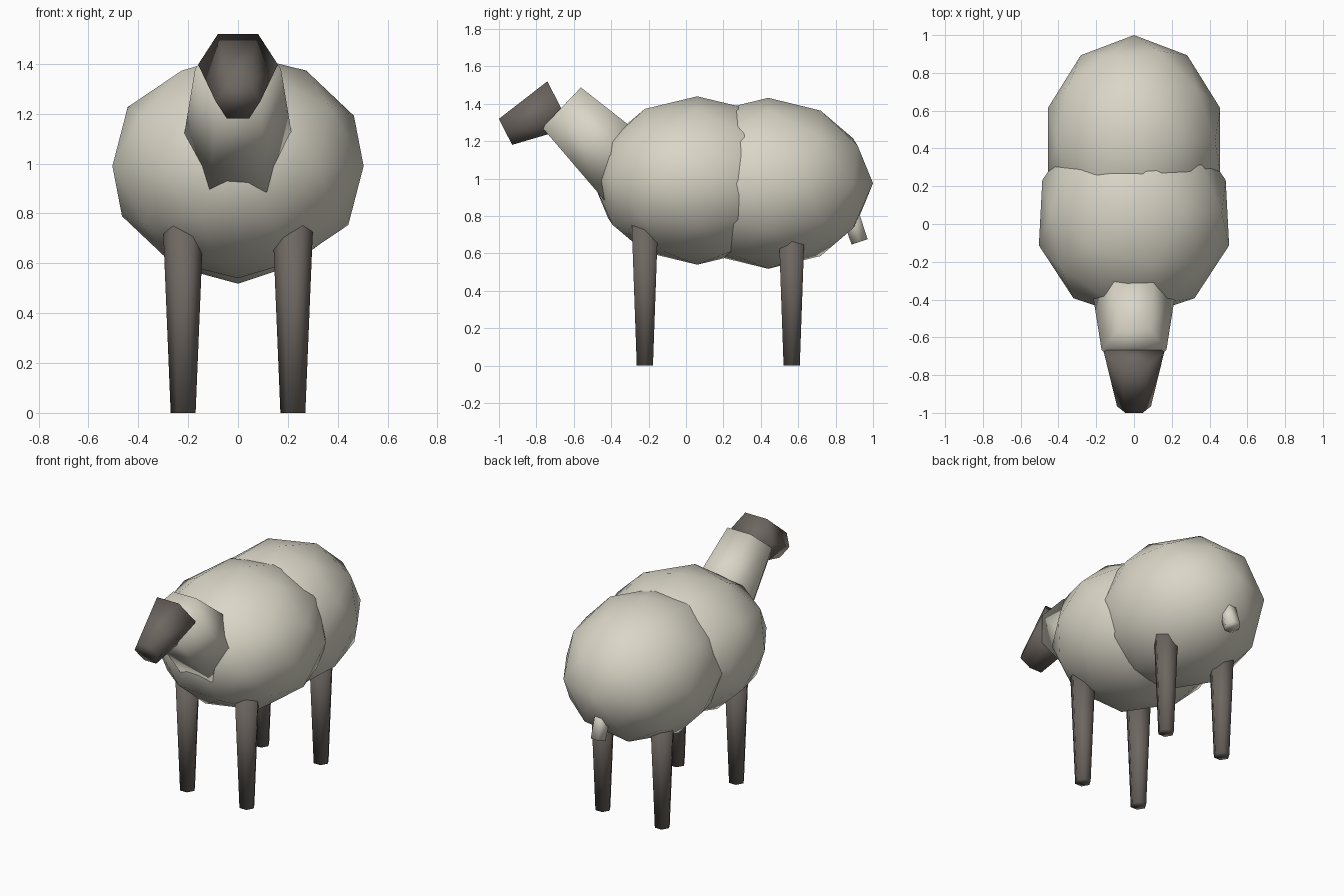
import bpy, bmesh, math
from mathutils import Vector

cube = bpy.data.objects.get("Cube")
if cube:
    bpy.data.objects.remove(cube, do_unlink=True)


def material(name, rgb):
    mat = bpy.data.materials.new(name)
    mat.use_nodes = True
    mat.diffuse_color = (*rgb, 1)
    mat.node_tree.nodes["Principled BSDF"].inputs["Base Color"].default_value = (*rgb, 1)
    return mat


wool = material("cream wool", (0.70, 0.67, 0.57))
skin = material("dark brown skin", (0.155, 0.135, 0.12))


def finish(bm, name, mat):
    bmesh.ops.recalc_face_normals(bm, faces=bm.faces)
    for face in bm.faces:
        face.smooth = True
    mesh = bpy.data.meshes.new(name)
    bm.to_mesh(mesh)
    bm.free()
    mesh.materials.append(mat)
    obj = bpy.data.objects.new(name, mesh)
    bpy.context.collection.objects.link(obj)
    return obj


def fleece(name, center, radii, taper):
    """Low-poly ball, narrowing along y by the taper factor."""
    bm = bmesh.new()
    bmesh.ops.create_icosphere(bm, subdivisions=2, radius=1)
    for v in bm.verts:
        x, y, z = v.co
        x *= 1 - taper * y
        v.co = Vector(center) + Vector((x * radii[0], y * radii[1], z * radii[2]))
    finish(bm, name, wool)


def hex_cone(name, start, end, r1, r2, mat):
    """Closed six-sided tapered tube between two points, corners on the x axis."""
    bm = bmesh.new()
    start, end = Vector(start), Vector(end)
    side = Vector((1, 0, 0))
    up = (end - start).normalized().cross(side)
    rings = []
    for center, r in ((start, r1), (end, r2)):
        rings.append([bm.verts.new(center + r * (math.cos(a) * side + math.sin(a) * up))
                      for a in (i * math.pi / 3 for i in range(6))])
    for i in range(6):
        j = (i + 1) % 6
        bm.faces.new((rings[0][i], rings[0][j], rings[1][j], rings[1][i]))
    for ring in rings:
        bm.faces.new(ring)
    finish(bm, name, mat)


# Woolly body
fleece("front_body", (0, 0.06, 0.99), (0.52, 0.56, 0.45), 0.06)
fleece("rear_body", (0, 0.44, 0.975), (0.48, 0.56, 0.457), 0)

# Neck, head and tail
hex_cone("neck", (0, -0.30, 1.03), (0, -0.665, 1.38), 0.23, 0.172, wool)
hex_cone("head", (0, -0.678, 1.397), (0, -0.965, 1.25), 0.16, 0.09, skin)
hex_cone("tail", (0, 0.865, 0.85), (0, 0.928, 0.662), 0.055, 0.052, wool)

# Legs
for end_name, y in (("front", -0.22), ("rear", 0.565)):
    for side_name, x in (("left", 0.22), ("right", -0.22)):
        hex_cone(f"{end_name}_{side_name}_leg", (x, y, 0.8), (x, y, 0), 0.083, 0.05, skin)
